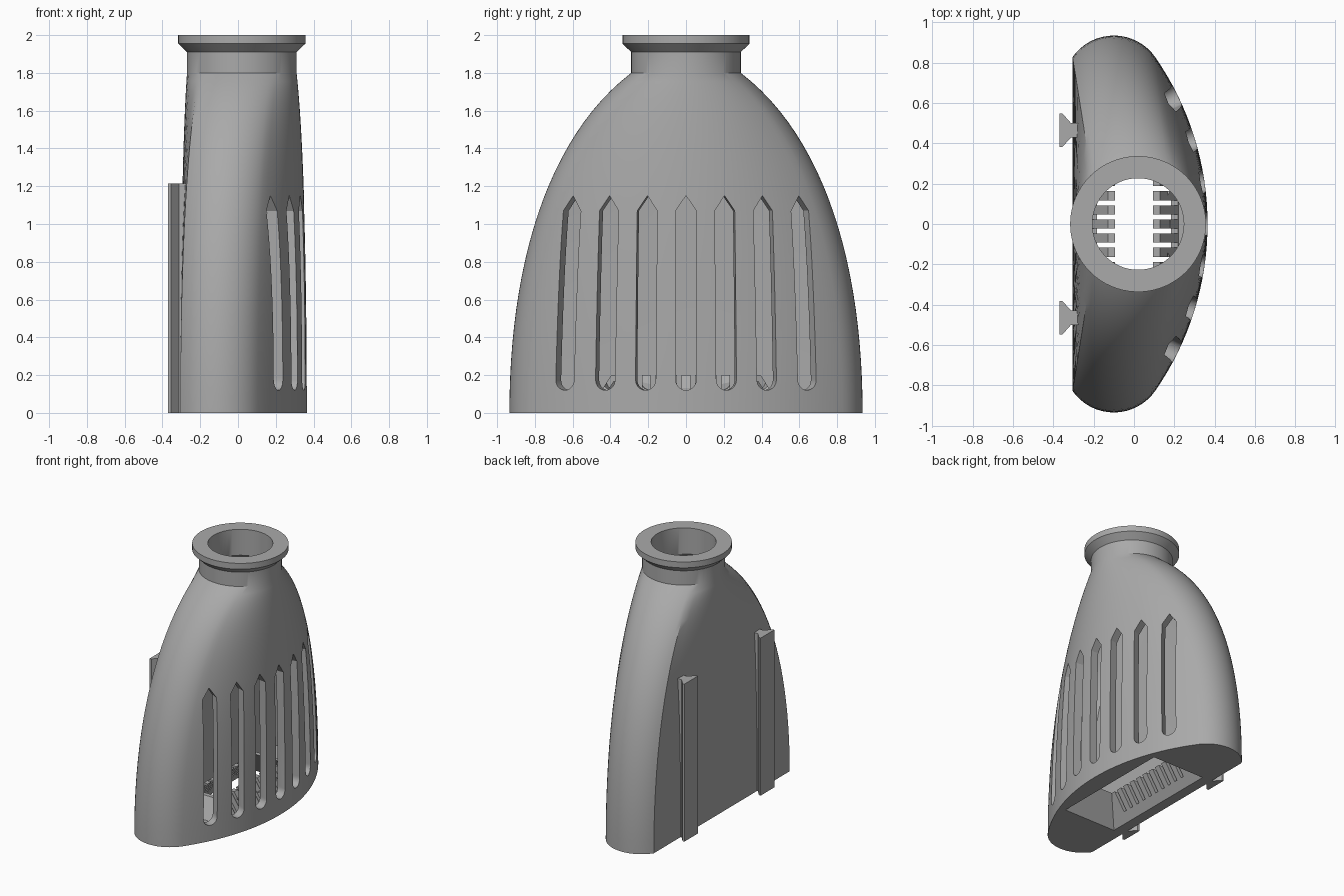
import bpy, bmesh
from math import sin, cos, asin, acos, atan2, pi, radians, hypot
from mathutils import Matrix, Vector

cube = bpy.data.objects.get("Cube")
if cube:
    bpy.data.objects.remove(cube, do_unlink=True)

mat = bpy.data.materials.new("plain_grey")
mat.use_nodes = True
GREY = (0.4, 0.4, 0.4, 1)
mat.diffuse_color = GREY
mat.node_tree.nodes["Principled BSDF"].inputs["Base Color"].default_value = GREY

WALL = 0.063        # shell thickness
FLOOR = 0.06
NECK_X = 0.02       # centre of the round neck
NECK_Z = 1.8
NECK_R = 0.29
FLAT_X = -0.305     # flat mounting side
END_X, END_Y, END_R = -0.1, 0.685, 0.25
BIG_X, BIG_R = -1.083, 1.448


def make_object(name, bm):
    bmesh.ops.recalc_face_normals(bm, faces=bm.faces[:])
    mesh = bpy.data.meshes.new(name)
    bm.to_mesh(mesh)
    bm.free()
    mesh.materials.append(mat)
    obj = bpy.data.objects.new(name, mesh)
    bpy.context.collection.objects.link(obj)
    return obj


def loft(bm, rings):
    """Skin closed rings of equal size and cap both ends."""
    loops = [[bm.verts.new(p) for p in ring] for ring in rings]
    n = len(loops[0])
    for a, b in zip(loops, loops[1:]):
        for i in range(n):
            j = (i + 1) % n
            bm.faces.new((a[i], a[j], b[j], b[i]))
    bm.faces.new(loops[0][::-1])
    bm.faces.new(loops[-1])


def arc(cx, cy, r, a0, a1, n):
    return [(cx + r * cos(a0 + (a1 - a0) * i / n),
             cy + r * sin(a0 + (a1 - a0) * i / n)) for i in range(n)]


BIG_N, END_N, FLAT_N = 32, 16, 12


def base_outline(inset):
    """D-shaped footprint: broad bow, two round ends, flat side."""
    tangent = atan2(END_Y, END_X - BIG_X)
    r, flat = END_R - inset, FLAT_X + inset
    corner = acos((flat - END_X) / r)
    y = END_Y + r * sin(corner)
    pts = arc(BIG_X, 0, BIG_R - inset, -tangent, tangent, BIG_N)
    pts += arc(END_X, END_Y, r, tangent, corner, END_N)
    pts += [(flat, y - 2 * y * i / FLAT_N) for i in range(FLAT_N)]
    pts += arc(END_X, -END_Y, r, -corner, -tangent, END_N)
    return pts


def circle_outline(r):
    """Circle whose points correspond to those of the footprint."""
    a, b = radians(54), radians(140)
    spans = [(-a, a, BIG_N), (a, b, END_N), (b, 2 * pi - b, FLAT_N), (2 * pi - b, 2 * pi - a, END_N)]
    return [p for s in spans for p in arc(NECK_X, 0, r, *s)]


def body_rings(inset, steps=24):
    """Blend the footprint into the neck along a shoulder curve."""
    base, top = base_outline(inset), circle_outline(NECK_R - inset)
    rings = []
    for k in range(steps + 1):
        t = k / steps
        u = 1 - t
        z = 3 * u * u * t * 0.75 + 3 * u * t * t * 1.45 + t ** 3 * NECK_Z
        w = u ** 3 * 0.935 + 3 * u * u * t * 0.935 + 3 * u * t * t * 0.75 + t ** 3 * NECK_R
        s = (0.935 - w) / (0.935 - NECK_R)
        if inset:
            z = max(z, FLOOR)
        rings.append([(p[0] + (q[0] - p[0]) * s, p[1] + (q[1] - p[1]) * s, z)
                      for p, q in zip(base, top)])
    return rings


def neck_ring(z, r):
    return [(x, y, z) for x, y in circle_outline(r)]


def frustum(name, z0, z1, grow):
    """Tapered rectangular hood, 45-degree-like sides, open throat above."""
    rings = []
    for z in (z0, z1):
        hx, hy = 0.225 - 0.65 * z + grow, 0.49 - 0.65 * z + grow
        rings.append([(hx, hy, z), (-hx, hy, z), (-hx, -hy, z), (hx, -hy, z)])
    bm = bmesh.new()
    loft(bm, rings)
    return make_object(name, bm)


def boolean(target, tool, operation):
    mod = target.modifiers.new(operation, "BOOLEAN")
    mod.operation, mod.solver, mod.object = operation, "EXACT", tool
    bpy.context.view_layer.objects.active = target
    bpy.ops.object.modifier_apply(modifier=mod.name)
    bpy.data.objects.remove(tool, do_unlink=True)


# Hollow body with collar and flange, skinned outside then inside
bm = bmesh.new()
collar = [neck_ring(1.91, NECK_R), neck_ring(1.955, 0.337), neck_ring(2.0, 0.337),
          neck_ring(2.0, NECK_R - WALL)]
loft(bm, body_rings(0) + collar + body_rings(WALL)[::-1])
body = make_object("vented_body", bm)

# Intake hood in the floor
boolean(body, frustum("hood_solid", 0.03, 0.2, 0.035), "UNION")
boolean(body, frustum("hood_cutter", -0.05, 0.25, 0), "DIFFERENCE")

# Slits that turn the hood sides into combs
bm = bmesh.new()
for k in range(-5, 5):
    place = Matrix.Translation((0, 0.035 + 0.07 * k, 0.165)) @ Matrix.Diagonal((0.46, 0.025, 0.2, 1))
    bmesh.ops.create_cube(bm, size=1, matrix=place)
boolean(body, make_object("slit_cutter", bm), "DIFFERENCE")

# Tall pointed vents, square to the bowed wall
half = 0.054
profile = [(half * cos(a), 0.12 + half + half * sin(a))
           for a in (pi + pi * i / 10 for i in range(11))]
profile += [(half, 1.07), (0, 1.15), (-half, 1.07)]
bm = bmesh.new()
for k in range(-3, 4):
    y = 0.215 * k
    turn = asin(y / BIG_R)
    place = (Matrix.Translation((BIG_X + BIG_R * cos(turn), y, 0))
             @ Matrix.Rotation(turn, 4, "Z") @ Matrix.Rotation(radians(0.4 * k), 4, "X"))
    loft(bm, [[place @ Vector((x, py, pz)) for py, pz in profile] for x in (-0.19, 0.12)])
boolean(body, make_object("vent_cutter", bm), "DIFFERENCE")

# Dovetail mounting rails on the flat side
rails = []
for name, y in (("front_rail", -0.465), ("rear_rail", 0.465)):
    section = [(-0.27, 0.035), (-0.312, 0.035), (-0.355, 0.083), (-0.37, 0.083)]
    section += [(x, -w) for x, w in section[::-1]]
    bm = bmesh.new()
    loft(bm, [[(x, y + w, z) for x, w in section] for z in (0, 1.215)])
    rails.append(make_object(name, bm))

# Smooth shading with crisp edges
bpy.ops.object.select_all(action="DESELECT")
for obj in [body] + rails:
    obj.select_set(True)
bpy.context.view_layer.objects.active = body
bpy.ops.object.shade_smooth_by_angle(angle=radians(30))
